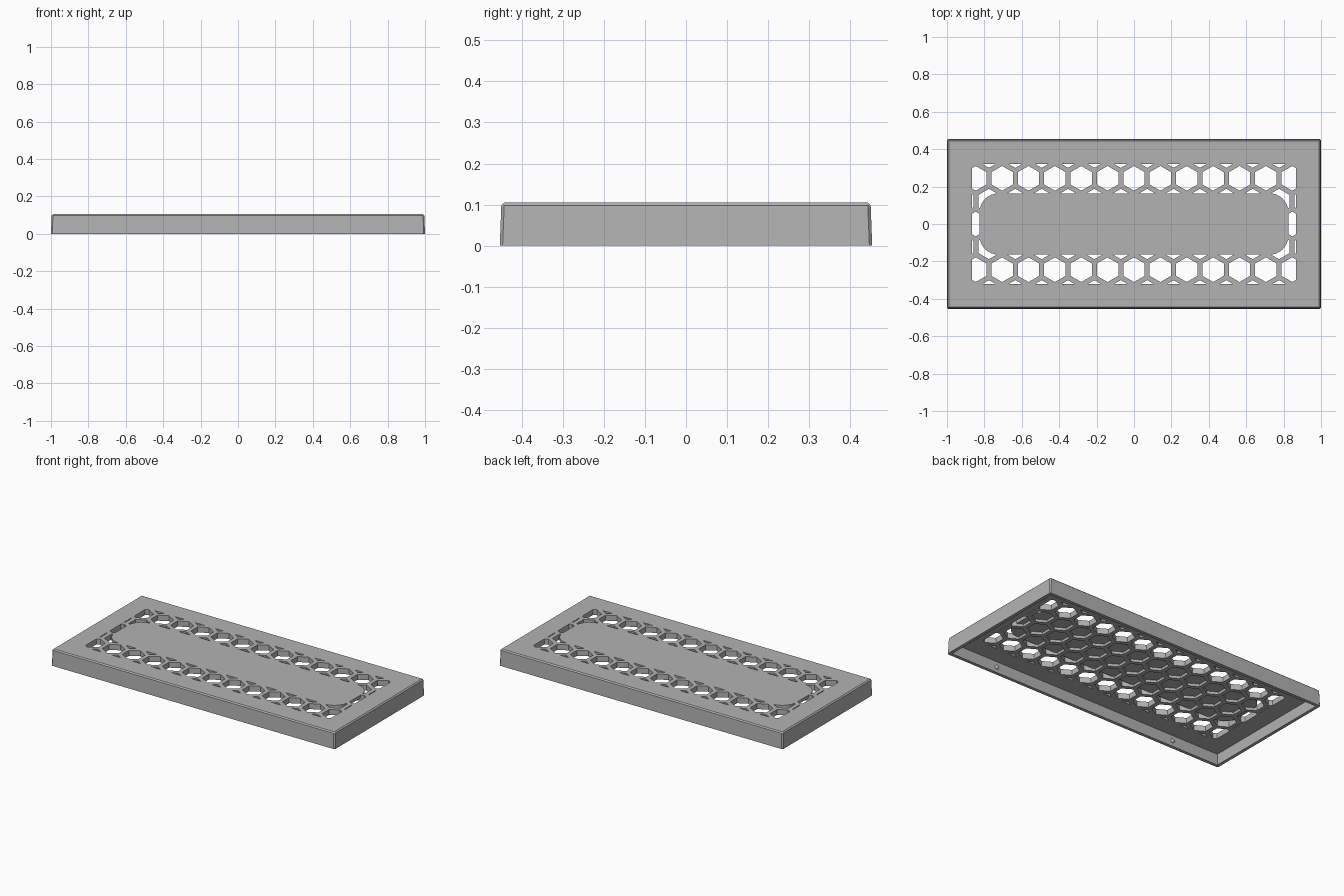
import bpy, bmesh, math
from mathutils import Vector

if "Cube" in bpy.data.objects:
    bpy.data.objects.remove(bpy.data.objects["Cube"])

HALF_X, HALF_Y, HEIGHT = 1.0, 0.454, 0.105
WALL, CEILING = 0.02, 0.07          # wall thickness, height of the plate's underside
PITCH, HEX_R = 0.141, 0.066         # grille spacing and hexagon radius
CLIP_X, CLIP_Y = 0.865, 0.32        # grille window
PANEL_X, PANEL_Y, PANEL_R = 0.825, 0.164, 0.1

grey = bpy.data.materials.new("plain grey")
grey.use_nodes = True
grey.diffuse_color = (0.45, 0.45, 0.45, 1)
grey.node_tree.nodes["Principled BSDF"].inputs["Base Color"].default_value = grey.diffuse_color


def make_object(name, bm, helper=False):
    bmesh.ops.recalc_face_normals(bm, faces=bm.faces)
    mesh = bpy.data.meshes.new(name)
    bm.to_mesh(mesh)
    bm.free()
    mesh.materials.append(grey)
    obj = bpy.data.objects.new(name, mesh)
    bpy.context.collection.objects.link(obj)
    obj.hide_render = helper
    return obj


def box(hx, hy, z0, z1):
    bm = bmesh.new()
    bmesh.ops.create_cube(bm, size=2)
    for v in bm.verts:
        v.co = (v.co.x * hx, v.co.y * hy, z1 if v.co.z > 0 else z0)
    return bm


def extrude_up(bm, height):
    result = bmesh.ops.extrude_face_region(bm, geom=bm.faces[:])
    new = [g for g in result["geom"] if isinstance(g, bmesh.types.BMVert)]
    bmesh.ops.translate(bm, verts=new, vec=(0, 0, height))


def cut(target, cutter):
    mod = target.modifiers.new("cut", 'BOOLEAN')
    mod.operation, mod.solver, mod.object = 'DIFFERENCE', 'EXACT', cutter
    bpy.context.view_layer.objects.active = target
    bpy.ops.object.modifier_apply(modifier=mod.name)
    bpy.data.objects.remove(cutter)


# Cover: slightly drafted box, chamfered except around the open bottom
bm = box(HALF_X, HALF_Y, 0, HEIGHT)
for v in bm.verts:
    if v.co.z > 0:
        v.co.x -= math.copysign(0.004, v.co.x)
        v.co.y -= math.copysign(0.004, v.co.y)
edges = [e for e in bm.edges if max(v.co.z for v in e.verts) > 0]
bmesh.ops.bevel(bm, geom=edges, offset=0.007, segments=1, affect='EDGES')
cover = make_object("cover", bm)
cut(cover, make_object("cavity_cutter",
                       box(HALF_X - WALL, HALF_Y - WALL, -0.1, CEILING), True))

# Grille cutter: staggered hexagons trimmed to a rectangular window
bm = bmesh.new()
for row in range(-3, 4):
    for col in range(-8, 9):
        centre = Vector(((col + (row % 2) / 2) * PITCH,
                         row * PITCH * math.sqrt(3) / 2, 0.05))
        corners = [math.radians(30 + 60 * i) for i in range(6)]
        bm.faces.new([bm.verts.new(centre + HEX_R * Vector((math.cos(a), math.sin(a), 0)))
                      for a in corners])
for normal, limit in (((1, 0, 0), CLIP_X), ((0, 1, 0), CLIP_Y)):
    for side in (1, -1):
        n = Vector(normal) * side
        bmesh.ops.bisect_plane(bm, geom=bm.verts[:] + bm.edges[:] + bm.faces[:],
                               plane_co=n * limit, plane_no=n, clear_outer=True)
extrude_up(bm, 0.1)
grille = make_object("grille_cutter", bm, True)

# Rounded centre panel stays solid, leaving blind hexagons underneath
bm = bmesh.new()
outline = []
for quarter, (sx, sy) in enumerate(((1, 1), (-1, 1), (-1, -1), (1, -1))):
    for step in range(9):
        a = math.radians(90 * quarter + 90 * step / 8)
        outline.append(bm.verts.new((sx * (PANEL_X - PANEL_R) + PANEL_R * math.cos(a),
                                     sy * (PANEL_Y - PANEL_R) + PANEL_R * math.sin(a), 0.086)))
bm.faces.new(outline)
extrude_up(bm, 0.2)
cut(grille, make_object("panel_keeper", bm, True))
cut(cover, grille)

# Small snap bumps on the inside of the long walls
for x, x_name in ((0.65, "left"), (-0.65, "right")):
    for side, y_name in ((-1, "front"), (1, "back")):
        bm = bmesh.new()
        bmesh.ops.create_uvsphere(bm, u_segments=16, v_segments=8, radius=0.014)
        bmesh.ops.scale(bm, verts=bm.verts, vec=(1, 0.7, 1))
        bmesh.ops.translate(bm, verts=bm.verts, vec=(x, side * (HALF_Y - WALL), 0.035))
        for f in bm.faces:
            f.smooth = True
        make_object(f"{y_name}_{x_name}_snap_bump", bm)
